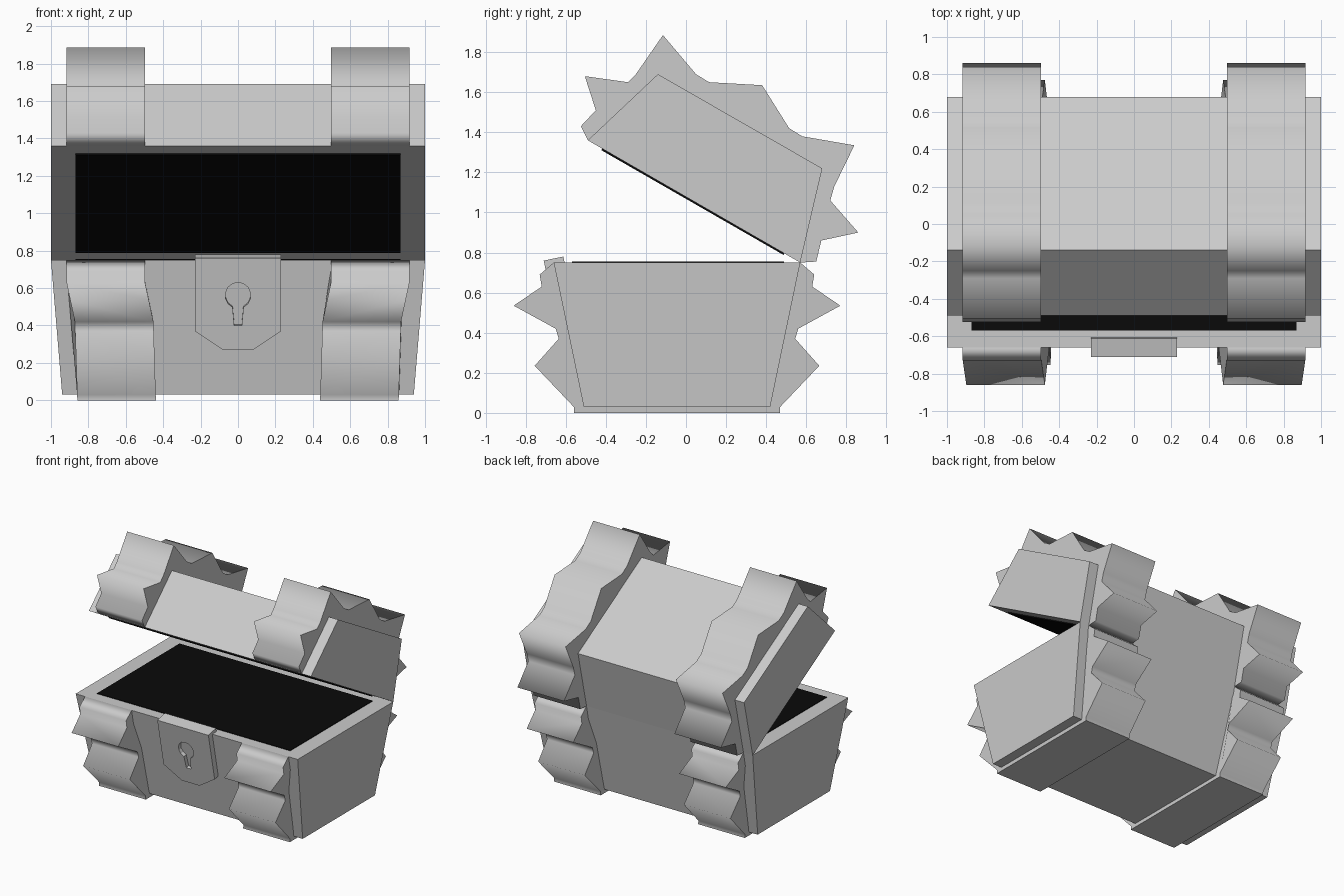
import bpy, bmesh
from math import cos, sin, radians, pi

if "Cube" in bpy.data.objects:
    bpy.data.objects.remove(bpy.data.objects["Cube"])

black = bpy.data.materials.new("dark_inside")
black.diffuse_color = (0.003, 0.003, 0.003, 1)
black.use_nodes = True
black.node_tree.nodes["Principled BSDF"].inputs["Base Color"].default_value = black.diffuse_color


def prism(name, loop_a, loop_b, smooth=False, mat=None):
    """Solid between two matching 3D loops."""
    bm = bmesh.new()
    a = [bm.verts.new(p) for p in loop_a]
    b = [bm.verts.new(p) for p in loop_b]
    n = len(a)
    caps = [bm.faces.new(a), bm.faces.new(b[::-1])]
    for i in range(n):
        j = (i + 1) % n
        f = bm.faces.new((a[j], a[i], b[i], b[j]))
        f.smooth = smooth
    for f in caps:
        for e in f.edges:
            e.smooth = False
    # keep the flat foot of a band crisp
    for f in bm.faces:
        if max(v.co.z for v in f.verts) < 0.001:
            f.smooth = False
            for e in f.edges:
                e.smooth = False
    bmesh.ops.recalc_face_normals(bm, faces=bm.faces[:])
    me = bpy.data.meshes.new(name)
    bm.to_mesh(me)
    bm.free()
    ob = bpy.data.objects.new(name, me)
    bpy.context.collection.objects.link(ob)
    if mat:
        me.materials.append(mat)
    return ob


def across(name, yz, x0, x1, shift=lambda z: 0, side=1, **kw):
    """Extrude a side profile along x, leaning inwards by shift(z)."""
    return prism(name,
                 [(side * (x0 - shift(z)), y, z) for y, z in yz],
                 [(side * (x1 - shift(z)), y, z) for y, z in yz], **kw)


# Chest body, tapering to the floor
def rect(x, y0, y1, z):
    return [(-x, y0, z), (x, y0, z), (x, y1, z), (-x, y1, z)]


prism("chest_body", rect(0.94, -0.51, 0.42, 0.03), rect(1.0, -0.66, 0.57, 0.75))
prism("body_opening", rect(0.87, -0.57, 0.49, 0.745), rect(0.87, -0.57, 0.49, 0.755), mat=black)

# Open lid and its dark underside
across("lid", [(-0.49, 1.36), (-0.14, 1.69), (0.68, 1.22), (0.57, 0.75)], -1, 1)
across("lid_opening", [(-0.423, 1.311), (0.487, 0.788), (0.495, 0.81), (-0.41, 1.33)],
       -0.87, 0.87, mat=black)

# Body band profile: front half mirrored about the body's middle
front = [(-0.64, 0.70), (-0.66, 0.75), (-0.73, 0.69), (-0.72, 0.63), (-0.86, 0.535),
         (-0.65, 0.42), (-0.635, 0.37), (-0.755, 0.235), (-0.56, 0.03), (-0.56, 0.0)]
body_band = front + [(-0.09 - y, z) for y, z in front[::-1]]

# Lid band profile, zigzag around the lid
lid_band = [(-0.42, 1.38), (-0.49, 1.36), (-0.525, 1.43), (-0.45, 1.51), (-0.505, 1.68),
            (-0.29, 1.65), (-0.25, 1.69), (-0.115, 1.885), (0.05, 1.69), (0.115, 1.65),
            (0.38, 1.635), (0.515, 1.42), (0.58, 1.38), (0.84, 1.335), (0.74, 1.13),
            (0.72, 1.06), (0.86, 0.90), (0.675, 0.86), (0.65, 0.755), (0.57, 0.75),
            (0.56, 0.82)]


def lean(z):
    if z >= 0.63:
        return 0
    if z >= 0.42:
        return 0.045 * (0.63 - z) / 0.21
    return 0.045 + 0.013 * (0.42 - z) / 0.42


for side, tag in ((-1, "left"), (1, "right")):
    across("body_band_" + tag, body_band, 0.497, 0.917, lean, side, smooth=True)
    across("lid_band_" + tag, lid_band, 0.497, 0.917, side=side, smooth=True)

# Lock plate, sloping with the front wall
def on_front(x, z, depth):
    """Point on the plate's face, pushed inwards by depth."""
    return (x, -0.71 + (0.76 - z) * 0.208 + depth * 0.98, z + depth * 0.2)


def plate(name, xz, d0, d1):
    return prism(name, [on_front(x, z, d0) for x, z in xz],
                 [on_front(x, z, d1) for x, z in xz])


lock = plate("lock_plate", [(-0.23, 0.76), (0.23, 0.76), (0.23, 0.37), (0.08, 0.27),
                            (-0.08, 0.27), (-0.23, 0.37)], 0, 0.1)

# Keyhole recess
arc = [radians(-65 + 310 * i / 12) for i in range(13)]
hole = [(0.068 * cos(t), 0.56 + 0.07 * sin(t)) for t in arc] + [(-0.02, 0.40), (0.02, 0.40)]
cutter = plate("keyhole_cutter", hole, -0.05, 0.03)
cutter.hide_render = True
cutter.hide_viewport = True
cut = lock.modifiers.new("keyhole", 'BOOLEAN')
cut.operation = 'DIFFERENCE'
cut.solver = 'EXACT'
cut.object = cutter
